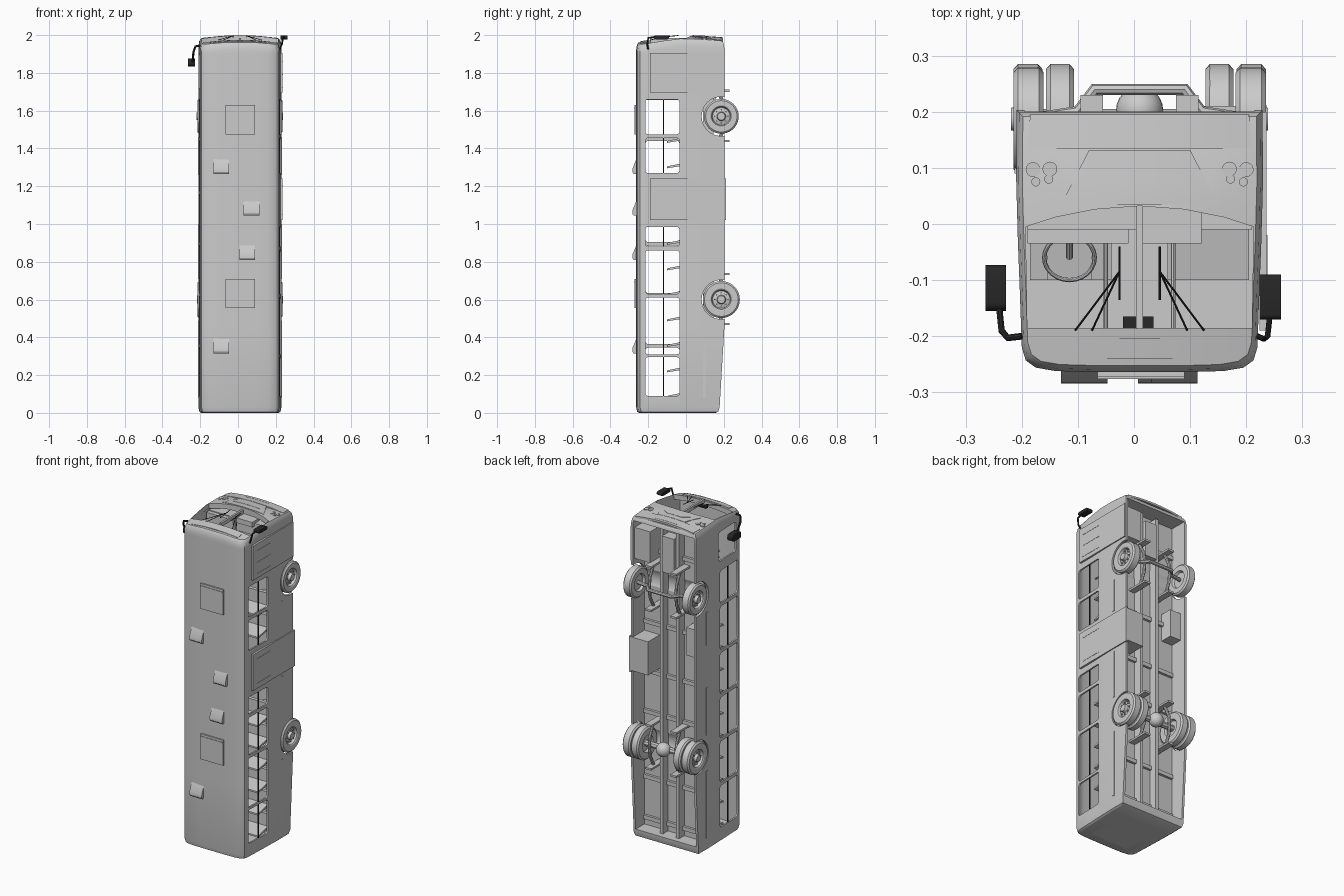
import bpy, bmesh, math
from math import radians, cos, sin, pi

if "Cube" in bpy.data.objects:
    bpy.data.objects.remove(bpy.data.objects["Cube"])

mats = {}
def finish(name, bm, color=None):
    bm.normal_update()
    bmesh.ops.recalc_face_normals(bm, faces=bm.faces)
    me = bpy.data.meshes.new(name)
    bm.to_mesh(me); bm.free()
    ob = bpy.data.objects.new(name, me)
    bpy.context.collection.objects.link(ob)
    if color:
        if color not in mats:
            mats[color] = bpy.data.materials.new("paint")
            mats[color].diffuse_color = (*color, 1)
        me.materials.append(mats[color])
    return ob
BLACK = (0.02, 0.02, 0.02)

def prism(name, pts, a0, a1, axis='x', color=None):
    bm = bmesh.new()
    put = (lambda a, p: (a, p[0], p[1])) if axis == 'x' else (lambda a, p: (p[0], p[1], a))
    A, B = [[bm.verts.new(put(a, p)) for p in pts] for a in (a0, a1)]
    bm.faces.new(A); bm.faces.new(B)
    for i in range(len(pts)):
        j = (i + 1) % len(pts)
        bm.faces.new((A[i], A[j], B[j], B[i]))
    return finish(name, bm, color)

def box(name, x, y, z, color=None):
    return prism(name, [(y[0], z[0]), (y[1], z[0]), (y[1], z[1]), (y[0], z[1])], x[0], x[1], 'x', color)

def rounded(y0, y1, z0, z1, r):
    return [(cy + r * cos(t + k * pi / 8), cz + r * sin(t + k * pi / 8))
            for cy, cz, t in ((y1 - r, z1 - r, 0), (y0 + r, z1 - r, pi / 2),
                              (y0 + r, z0 + r, pi), (y1 - r, z0 + r, 1.5 * pi)) for k in range(5)]

def disc(y, z, r, n=40):
    return [(y + r * cos(2 * pi * i / n), z + r * sin(2 * pi * i / n)) for i in range(n)]

def tube(name, pts, r, color=None):
    cu = bpy.data.curves.new(name, 'CURVE')
    cu.dimensions = '3D'; cu.bevel_depth = r; cu.bevel_resolution = 2; cu.use_fill_caps = True
    sp = cu.splines.new('POLY'); sp.points.add(len(pts) - 1)
    for p, c in zip(sp.points, pts):
        p.co = (*c, 1)
    tmp = bpy.data.objects.new(name, cu)
    bpy.context.collection.objects.link(tmp)
    bpy.context.view_layer.update()
    bm = bmesh.new(); bm.from_mesh(tmp.to_mesh())
    bpy.data.objects.remove(tmp); bpy.data.curves.remove(cu)
    return finish(name, bm, color)

def cut(ob, cutter):
    m = ob.modifiers.new("cut", 'BOOLEAN')
    m.operation = 'DIFFERENCE'; m.solver = 'EXACT'; m.object = cutter
    bpy.context.view_layer.objects.active = ob
    bpy.ops.object.modifier_apply(modifier=m.name)
    bpy.data.objects.remove(cutter)

# The bus stands on its tail: roof towards -y, nose towards +z
def nose(x, y):
    return 1.998 - 0.4 * x * x + 0.17 * min(0, y + 0.05) - 0.08 * max(0, y - 0.05)

def outline(s, yb):
    half = [(0.08, -0.264), (0.15, -0.262), (0.185, -0.256), (0.203, -0.243), (0.21, -0.22),
            (0.2135, -0.12), (0.217, -0.03), (0.22, 0.08), (0.219, yb)]
    pts = half + [(-x, y) for x, y in reversed(half)]
    return [(x * s, -0.03 + (y + 0.03) * s) for x, y in pts]

def loft(name, rings):
    bm = bmesh.new()
    loops = []
    for s, yb, z, on_nose in rings:
        loops.append([bm.verts.new((x, y, z + nose(x, y) if on_nose else z)) for x, y in outline(s, yb)])
    for A, B in zip(loops, loops[1:]):
        for i in range(len(A)):
            j = (i + 1) % len(A)
            bm.faces.new((A[i], A[j], B[j], B[i]))
    bm.faces.new(loops[0]); bm.faces.new(loops[-1])
    bm.normal_update()
    bmesh.ops.triangulate(bm, faces=[f for f in bm.faces if len(f.verts) > 4])
    return finish(name, bm)

# Body shell, hollowed inside and below
body = loft("body_shell", [(0.93, .17, 0, 0), (0.975, .175, .006, 0), (1, .178, .03, 0), (1, .203, .45, 0),
            (1, .203, 1.9, 0), (1, .203, -.035, 1), (.98, .203, -.01, 1), (.95, .203, 0, 1),
            (.75, .203, 0, 1), (.5, .203, 0, 1), (.25, .203, 0, 1)])
cut(body, loft("cabin_cutter", [(.955, .084, .02, 0), (.955, .084, 1.85, 0), (.955, .084, -.03, 1),
                                (.6, .084, -.03, 1), (.3, .084, -.03, 1)]))
cut(body, box("underside_cutter", (-.205, .205), (.095, .3), (.05, 1.945)))
WHEELS = ((1.57, .187), (.6, .187))
for z, y in WHEELS:
    cut(body, prism("arch_cutter", disc(y, z, .104), -.3, .3))
left = [(.09, .345), (.365, .615), (.635, .885), (.905, 1.155), (1.175, 1.44), (1.46, 1.66)]
right = [(.09, .295), (.31, .61), (.63, .86), (.88, .985), (1.27, 1.455), (1.475, 1.66)]
for s, wins in ((-1, left), (1, right)):
    for a, b in wins:
        cut(body, prism("window_cutter", rounded(-.215, -.035, a, b, .014), s * .15, s * .3))
        box("window_bar", (s * .206, s * .213), (-.122, -.117), (a, b), BLACK)
cut(body, prism("driver_window_cutter", rounded(-.195, -.02, 1.72, 1.9, .014), -.3, -.15))
shield = [(-.2, -.185), (.2, -.185), (.203, -.005), (.15, .012), (.08, .026), (0, .032),
          (-.08, .026), (-.15, .012), (-.203, -.005)]
cut(body, prism("windshield_cutter", shield, 1.9, 2.1, 'z'))

# Side doors, rub rails, front steps and lift box
box("front_door", (.214, .226), (-.19, .2), (1.695, 1.905))
box("lift_door", (.214, .226), (-.19, .212), (1.02, 1.24))
for z0, z1 in ((1.72, 1.74), (1.79, 1.81), (1.86, 1.88), (1.05, 1.06), (1.2, 1.21)):
    box("door_seam", (.225, .2275), (-.16, -.02), (z0, z0 + .003))
box("lift_box", (.1, .215), (.09, .21), (1.03, 1.235))
box("step_well", (.1, .21), (.09, .19), (1.71, 1.9))
box("battery_box", (-.205, -.13), (.09, .17), (1.2, 1.37))
for s in (-1, 1):
    for z0, z1 in ((.08, .49), (.71, 1.0), (1.26, 1.46)):
        box("rub_rail", (s * .215, s * .223), (.09, .106), (z0, z1))

# Roof hatches and vents
for z in (.555, 1.475):
    box("roof_hatch", (-.075, .08), (-.273, -.26), (z, z + .155))
    box("hatch_hinge", (-.075, .08), (-.276, -.26), (z + .135, z + .142))
for x, z in ((-.14, 1.265), (.02, 1.045), (-.003, .81), (-.14, .315)):
    prism("roof_vent", [(-.258, z), (-.278, z), (-.284, z + .01), (-.283, z + .03), (-.262, z + .08), (-.258, z + .08)],
          x, x + .083)

# Front and rear trim
def patch(name, y0, y1, h0, h1, off, color=None, n=10, xc=0):
    bm = bmesh.new()
    rows = []
    for j in range(5):
        t = j / 4; y = y0 + (y1 - y0) * t; h = h0 + (h1 - h0) * t
        rows.append([bm.verts.new((xc + h * (2 * i / n - 1), y, nose(xc + h * (2 * i / n - 1), y) + off)) for i in range(n + 1)])
    for A, B in zip(rows, rows[1:]):
        for i in range(n):
            bm.faces.new((A[i], A[i + 1], B[i + 1], B[i]))
    g = bmesh.ops.extrude_face_region(bm, geom=bm.faces[:])
    for v in g['geom']:
        if isinstance(v, bmesh.types.BMVert):
            v.co.z -= .012
    return finish(name, bm, color)
patch("destination_sign", -.24, -.203, .157, .157, .002)
patch("front_bumper", .135, .195, .2, .195, .002)
patch("front_mask", .035, .132, .14, .09, .0015)
patch("lower_grille", .172, .18, .075, .072, .003)
patch("upper_grille", .073, .1, .09, .05, .003)
for s in (-1, 1):
    for x, y, r in ((.19, .097, .013), (.16, .098, .013), (.185, .075, .008), (.162, .08, .008)):
        z = nose(x, y)
        prism("headlight", disc(s * x, y, r, 20), z - .015, z + .004, 'z')
box("rear_hatch", (-.13, .13), (-.2, -.05), (-.0, .004))

# Windshield post, wipers and mirrors
box("windshield_post", (-.006, .006), (-.187, .032), (1.962, 1.985))
for s in (-1, 1):
    end = (s * .036, -.085, 1.997)
    for x in (.115, .085):
        tube("wiper_arm", [(s * x, -.19, 1.974), end], .0018, BLACK)
    tube("wiper_blade", [(s * .036, -.135, 1.988), (s * .036, -.04, 1.998)], .002, BLACK)
prism("left_mirror", rounded(-.155, -.073, 1.835, 1.875, .015), -.275, -.238, 'x', BLACK)
tube("left_mirror_arm", [(-.21, -.2, 1.945), (-.235, -.203, 1.94), (-.246, -.19, 1.91), (-.25, -.15, 1.86)], .006, BLACK)
prism("right_mirror", rounded(-.17, -.09, 1.978, 1.998, .009), .214, .252, 'x', BLACK)
tube("right_mirror_arm", [(.21, -.2, 1.925), (.222, -.205, 1.95), (.228, -.2, 1.985), (.232, -.165, 1.99)], .005, BLACK)

# Driver area
box("dashboard", (-.2, .2), (-.01, .07), (1.87, 1.945))
box("instrument_hood", (-.2, -.02), (-.035, 0), (1.87, 1.94))
box("fare_box", (.005, .11), (-.035, .035), (1.93, 1.96))
box("inner_mirror", (-.03, .025), (-.185, -.165), (1.94, 1.95), BLACK)
ring = [(-.125 + .045 * cos(t * pi / 12), -.06 + .04 * sin(t * pi / 12), 1.85 + .02 * sin(t * pi / 12)) for t in range(25)]
tube("steering_wheel", ring, .004)
tube("steering_column", [(-.125, -.06, 1.85), (-.125, 0, 1.9)], .006)
for x, z in ((.06, 1.68), (-.06, 1.66)):
    tube("grab_pole", [(x, -.25, z), (x, .07, z)], .004)

# Seats: thin tilted back, cushion and leg
def seat(x0, x1, z):
    prism("seat_back", [(-.1, z - .02), (-.1, z - .01), (.02, z + .015), (.02, z)], x0, x1)
    box("seat_cushion", (x0, x1), (.0, .022), (z + .005, z + .085))
    box("seat_leg", ((x0 + x1) / 2 - .012, (x0 + x1) / 2 + .012), (.022, .08), (z + .02, z + .06))
for i in range(11):
    z = .1 + .135 * i
    seat(-.195, -.05, z)
    if not .85 < z < 1.25:
        seat(.05, .195, z)
seat(-.165, -.085, 1.72)

# Chassis
for s in (-1, 1):
    box("chassis_rail", (s * .045, s * .065), (.09, .145), (.05, 1.93))
    for z, y in WHEELS:
        tube("leaf_spring", [(s * .09, .17, z - .13), (s * .09, .205, z - .06), (s * .09, .212, z),
                             (s * .09, .205, z + .06), (s * .09, .17, z + .13)], .009)
        for d in (-.13, .135):
            box("spring_bracket", (s * .065, s * .105), (.095, .23), (z + d - .006, z + d + .006))
for z in (.1, .35, .75, 1.0, 1.3, 1.75):
    box("cross_member", (-.2, .2), (.09, .11), (z - .012, z + .012))
box("engine", (-.04, .04), (.09, .16), (1.66, 1.88))
tube("front_axle", [(-.19, .187, 1.57), (-.11, .2, 1.57), (-.08, .24, 1.57), (.08, .24, 1.57), (.11, .2, 1.57), (.19, .187, 1.57)], .011)
tube("rear_axle", [(-.2, .187, .6), (.2, .187, .6)], .018)
bm = bmesh.new()
bmesh.ops.create_uvsphere(bm, u_segments=24, v_segments=14, radius=.042)
bmesh.ops.translate(bm, verts=bm.verts, vec=(0, .203, .6))
finish("differential", bm)

# Wheels: lathed tyre and rim with a ring of bolts
def wheel(name, s, xo, w, y, z, R, hub):
    prof = [(.0, hub), (.02, hub), (.024, .014), (.046, .02), (.052, .004), (.058, 0), (R - .009, 0), (R, .008),
            (R, w - .008), (R - .009, w), (.052, w), (.046, w - .014), (.0, w - .014)]
    bm = bmesh.new()
    vs = [bm.verts.new((s * (xo - t), y + r, z)) for r, t in prof]
    es = [bm.edges.new(p) for p in zip(vs, vs[1:])]
    bmesh.ops.spin(bm, geom=vs + es, cent=(0, y, z), axis=(1, 0, 0), angle=2 * pi, steps=40)
    bmesh.ops.remove_doubles(bm, verts=bm.verts, dist=1e-5)
    finish(name, bm)
    for a in range(8):
        c = (y + .035 * cos(a * pi / 4), z + .035 * sin(a * pi / 4))
        prism("wheel_bolt", disc(*c, .004, 6), s * (xo - .02), s * (xo - .008))
for s in (-1, 1):
    wheel("front_wheel", s, .225, .054, WHEELS[0][1], WHEELS[0][0], .092, -.004)
    wheel("rear_outer_wheel", s, .225, .052, WHEELS[1][1], WHEELS[1][0], .098, -.002)
    wheel("rear_inner_wheel", s, .167, .05, WHEELS[1][1], WHEELS[1][0], .098, .005)

# Centre offset and shading
for ob in bpy.data.objects:
    ob.location.x += .01
    ob.select_set(True)
bpy.context.view_layer.objects.active = body
bpy.ops.object.shade_smooth_by_angle(angle=radians(30))

for m in bpy.data.materials:
    if m.users and not m.is_grease_pencil:
        m.use_nodes = True
        m.node_tree.nodes["Principled BSDF"].inputs["Base Color"].default_value = m.diffuse_color
